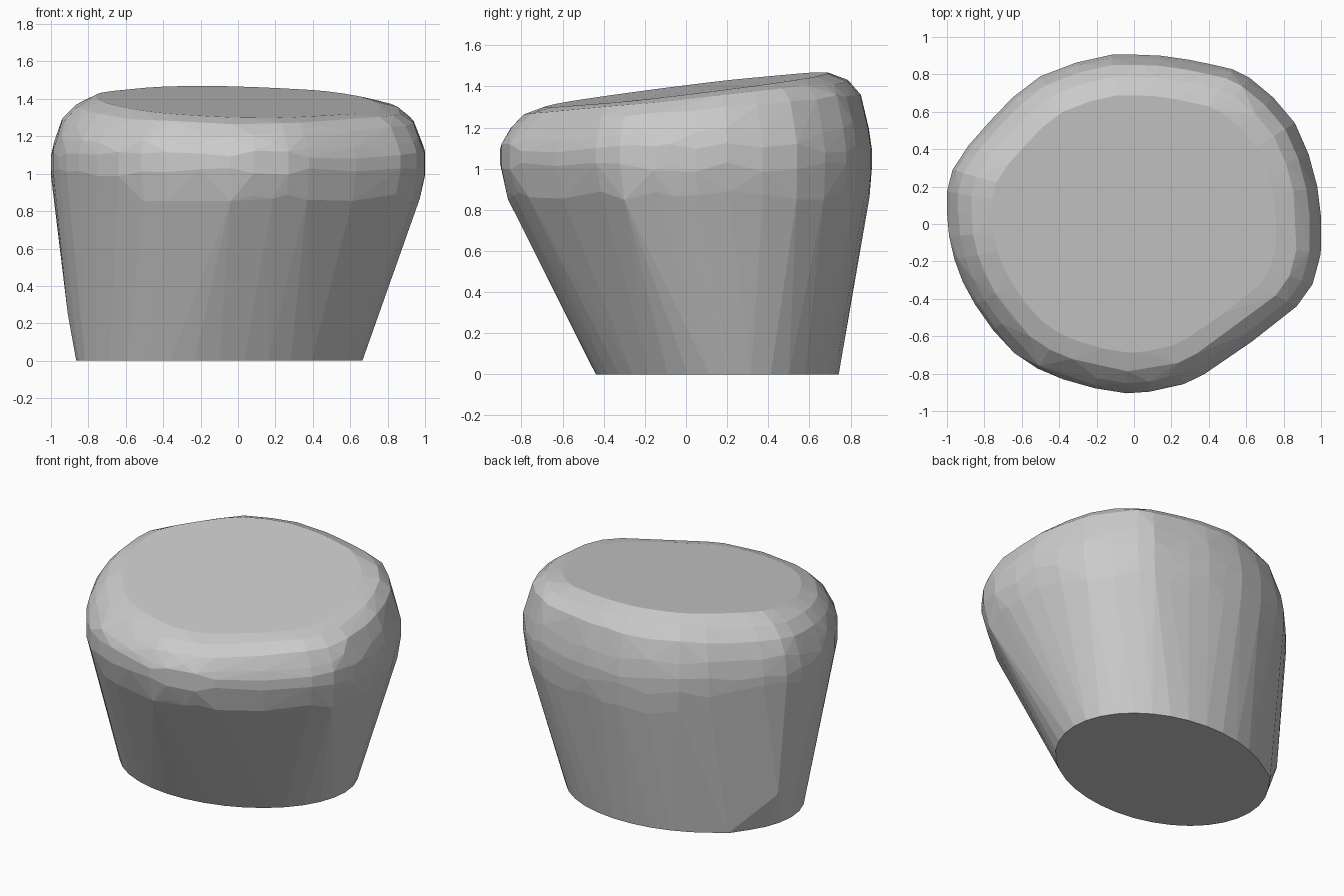
import bpy, bmesh, math, random
from mathutils import Vector

if "Cube" in bpy.data.objects:
    bpy.data.objects.remove(bpy.data.objects["Cube"])

random.seed(4)

# Widest outline seen from above
outline = [Vector(p) for p in [
    (-1, 0.06), (-0.97, 0.29), (-0.77, 0.55), (-0.5, 0.79), (-0.12, 0.905), (0.14, 0.9),
    (0.43, 0.85), (0.62, 0.78), (0.86, 0.54), (0.98, 0.2), (1, -0.08), (0.98, -0.23),
    (0.87, -0.44), (0.38, -0.8), (0.19, -0.87), (-0.04, -0.905), (-0.38, -0.83),
    (-0.64, -0.69), (-0.85, -0.43), (-0.96, -0.19)]]


def smooth_loop(pts, steps=2):
    """Closed Catmull-Rom resampling."""
    out, n = [], len(pts)
    for i in range(n):
        a, b, c, d = (pts[(i + k) % n] for k in (-1, 0, 1, 2))
        for s in range(steps):
            t = s / steps
            p = 0.5 * (2 * b + (c - a) * t + (2 * a - 5 * b + 4 * c - d) * t * t
                       + (3 * b - a - 3 * c + d) * t ** 3)
            out.append(Vector((max(-1, min(1, p.x)), max(-0.905, min(0.905, p.y)))))
    return out


def top_z(x, y):
    """Sloping plane of the top."""
    return 1.393 + 0.13 * y - 0.04 * x


bm = bmesh.new()
rim = smooth_loop(outline)

# Flat top and rounded shoulder: outline scale, drop at front right, drop at back left
for scale, low, high in [(0.76, 0.0, 0.02), (0.87, 0.015, 0.08), (0.94, 0.06, 0.165)]:
    for p in rim:
        x, y = p * scale
        back_left = 0.5 + 0.5 * p.normalized().dot(Vector((-0.75, 0.66)))
        wobble = random.uniform(-0.008, 0.008) if low else 0
        bm.verts.new((x, y, top_z(x, y) - low - (high - low) * back_left + wobble))

# Widest band: scale, height, shift towards the back
for scale, z, shift in [(0.982, 1.18, 0.0), (1.0, 1.1, 0.0), (1.0, 1.01, 0.0), (0.972, 0.87, 0.013)]:
    for p in rim:
        wobble = random.uniform(-0.025, 0.025)
        bm.verts.new((p.x * scale, p.y * scale + shift, z + wobble + 0.03 * p.y * (z > 1.15)))

# Oval foot, off-centre and slightly turned, with a bulge on the left
for i in range(36):
    a = math.tau * i / 36
    bm.verts.new((-0.1 + 0.765 * math.cos(a), 0.152 + 0.592 * math.sin(a + 0.106), 0))
bm.verts.new((-0.68, 0.51, 0))
for y in (0.1, 0.2, 0.3):
    bm.verts.new((-0.91, y, 0.25))

# Wrap everything in one convex skin
bmesh.ops.convex_hull(bm, input=bm.verts[:])
loose = [v for v in bm.verts if not v.link_faces]
bmesh.ops.delete(bm, geom=loose, context='VERTS')
bmesh.ops.dissolve_limit(bm, angle_limit=math.radians(1), verts=bm.verts[:], edges=bm.edges[:])
bmesh.ops.recalc_face_normals(bm, faces=bm.faces[:])

mesh = bpy.data.meshes.new("boulder_stump")
bm.to_mesh(mesh)
bm.free()
bpy.context.collection.objects.link(bpy.data.objects.new("boulder_stump", mesh))
